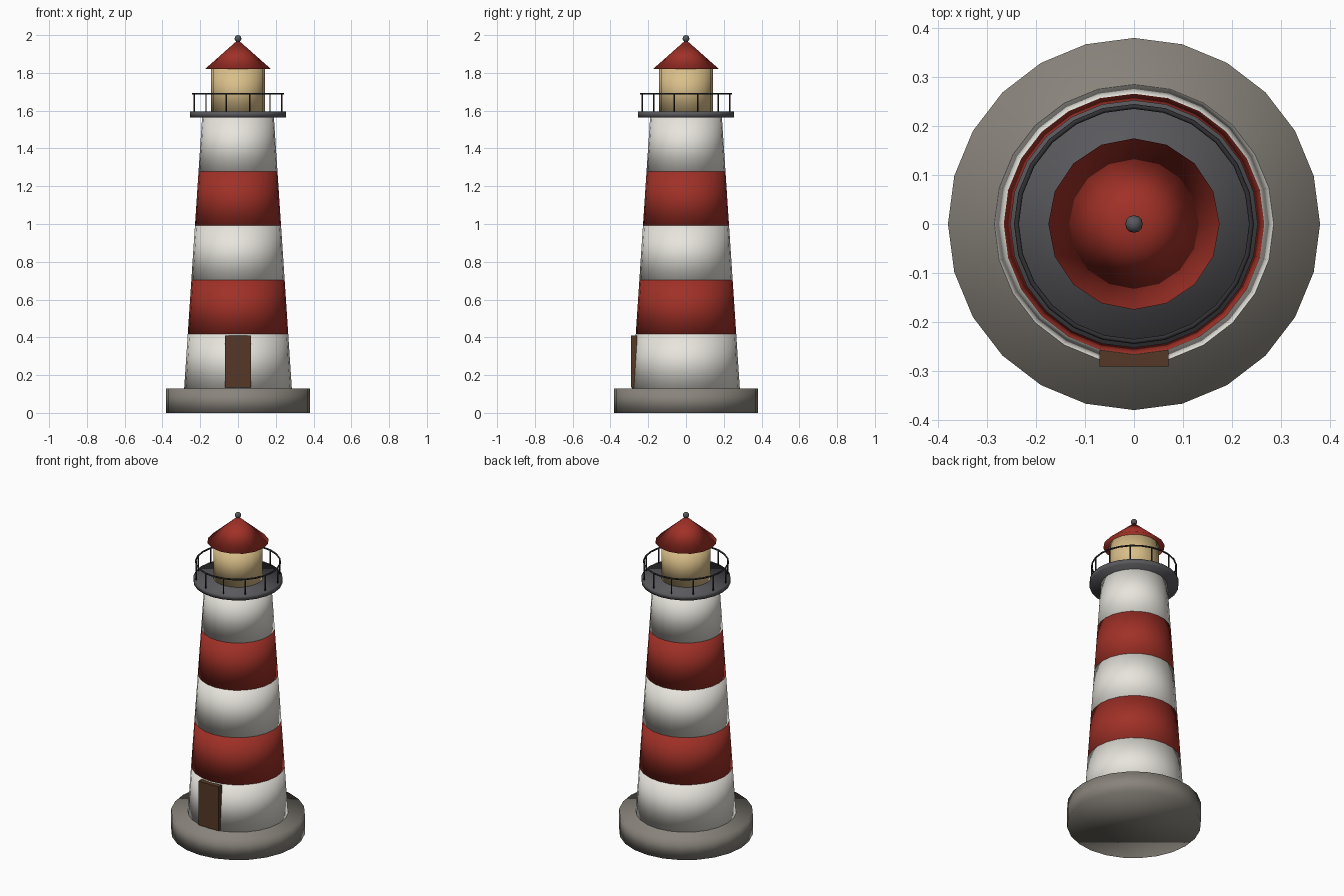
import bpy
from math import sin, cos, pi

if "Cube" in bpy.data.objects:
    bpy.data.objects.remove(bpy.data.objects["Cube"], do_unlink=True)


def material(name, r, g, b):
    m = bpy.data.materials.new(name)
    m.use_nodes = True
    m.diffuse_color = (r, g, b, 1)
    m.node_tree.nodes["Principled BSDF"].inputs["Base Color"].default_value = (r, g, b, 1)
    return m


stone = material("stone", 0.25, 0.23, 0.2)
white = material("white_paint", 0.8, 0.78, 0.72)
red = material("red_paint", 0.35, 0.03, 0.02)
iron = material("dark_iron", 0.1, 0.1, 0.11)
rail_iron = material("rail_iron", 0.03, 0.03, 0.035)
glow = material("lamp_yellow", 0.7, 0.52, 0.25)
wood = material("door_wood", 0.09, 0.04, 0.02)


def finish(name, mat, smooth=True):
    ob = bpy.context.object
    ob.name = ob.data.name = name
    ob.data.materials.append(mat)
    if smooth:
        bpy.ops.object.shade_smooth()
    return ob


def frustum(name, mat, z0, z1, r0, r1, sides=24, x=0, y=0):
    bpy.ops.mesh.primitive_cone_add(vertices=sides, radius1=r0, radius2=r1,
                                    depth=z1 - z0, location=(x, y, (z0 + z1) / 2))
    return finish(name, mat)


# Round stone base
frustum("base", stone, 0, 0.13, 0.38, 0.38)

# Tapering tower in five striped bands
BANDS, Z0, Z1, R0, R1 = 5, 0.13, 1.565, 0.285, 0.19
dz, dr = (Z1 - Z0) / BANDS, (R1 - R0) / BANDS
for i in range(BANDS):
    frustum(f"tower_band_{i + 1}", red if i % 2 else white,
            Z0 + i * dz, Z0 + (i + 1) * dz, R0 + i * dr, R0 + (i + 1) * dr)

# Door
bpy.ops.mesh.primitive_cube_add(size=1, location=(0, -0.275, 0.273))
bpy.context.object.scale = (0.14, 0.033, 0.275)
bpy.ops.object.transform_apply(location=False, rotation=False, scale=True)
finish("door", wood, smooth=False)

# Gallery deck with railing
frustum("gallery_deck", iron, Z1, 1.595, 0.253, 0.253)
bpy.ops.mesh.primitive_torus_add(major_segments=24, minor_segments=6, major_radius=0.24,
                                 minor_radius=0.005, location=(0, 0, 1.69))
finish("railing_ring", rail_iron)
POSTS = 12
for i in range(POSTS):
    a = 2 * pi * (i + 0.5) / POSTS
    frustum(f"railing_post_{i + 1}", rail_iron, 1.595, 1.69, 0.004, 0.004, 6,
            0.24 * cos(a), 0.24 * sin(a))

# Lamp room, roof and finial
frustum("lamp_room", glow, 1.595, 1.82, 0.142, 0.142, 16)
frustum("roof", red, 1.82, 1.975, 0.175, 0, 16)
bpy.ops.mesh.primitive_uv_sphere_add(segments=12, ring_count=8, radius=0.018,
                                     location=(0, 0, 1.982))
finish("finial", iron)
